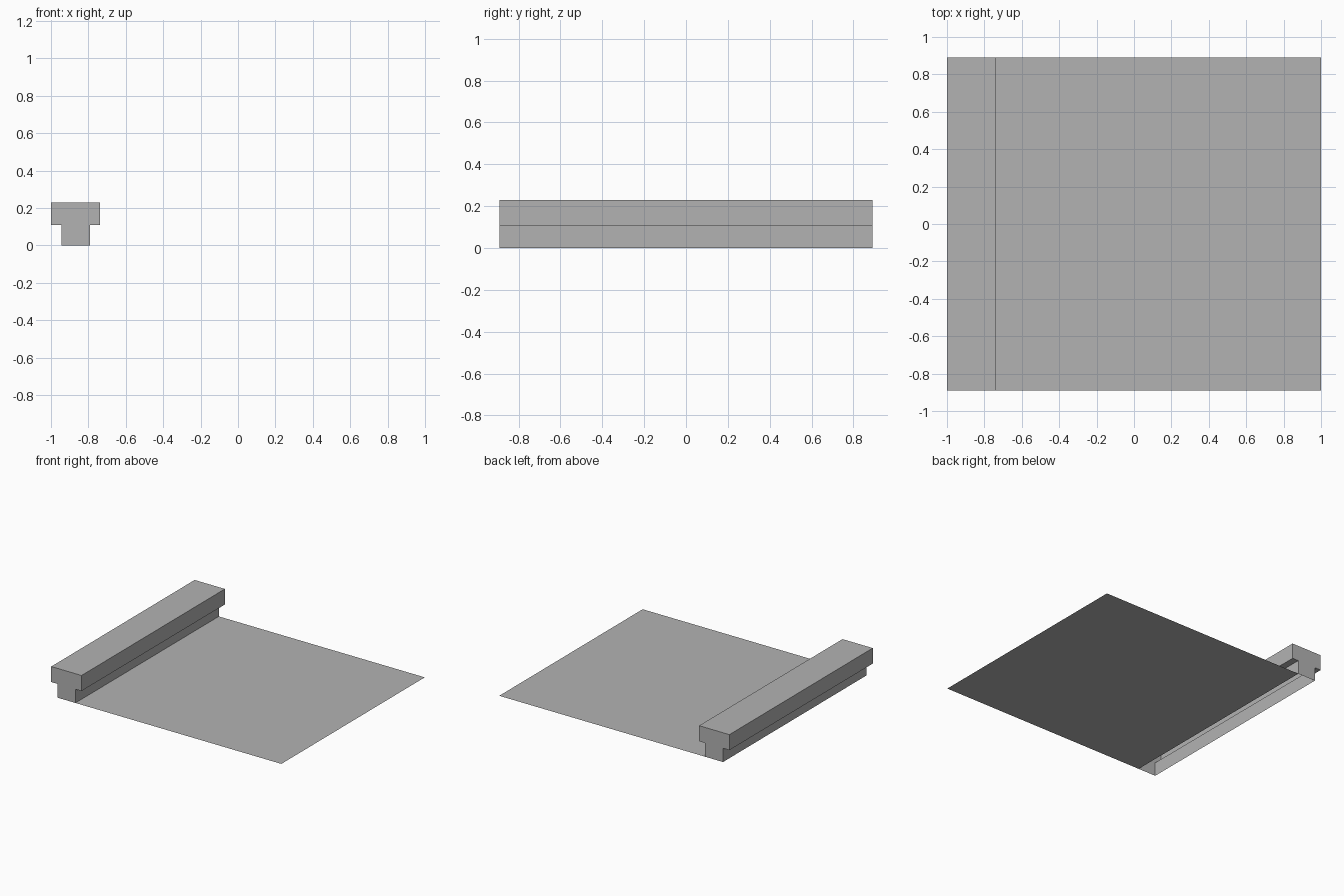
import bpy
import bmesh
from mathutils import Vector

cube = bpy.data.objects.get("Cube")
if cube:
    bpy.data.objects.remove(cube, do_unlink=True)

HALF_DEPTH = 0.89
STEM_LEFT, STEM_RIGHT = -0.945, -0.79
CAP_LEFT, CAP_RIGHT = -1.0, -0.737
STEP_Z, TOP_Z = 0.108, 0.23

grey = bpy.data.materials.new("plain grey")
grey.use_nodes = True
colour = (0.45, 0.45, 0.45, 1)
grey.diffuse_color = colour
grey.node_tree.nodes["Principled BSDF"].inputs["Base Color"].default_value = colour


def add_object(name, bm):
    mesh = bpy.data.meshes.new(name)
    bm.to_mesh(mesh)
    bm.free()
    mesh.materials.append(grey)
    obj = bpy.data.objects.new(name, mesh)
    bpy.context.collection.objects.link(obj)
    return obj


# T-shaped wall: extruded profile, hollow and open underneath
profile = [(STEM_LEFT, 0), (STEM_RIGHT, 0), (STEM_RIGHT, STEP_Z), (CAP_RIGHT, STEP_Z),
           (CAP_RIGHT, TOP_Z), (CAP_LEFT, TOP_Z), (CAP_LEFT, STEP_Z), (STEM_LEFT, STEP_Z)]
bm = bmesh.new()
end = bm.faces.new([bm.verts.new((x, -HALF_DEPTH, z)) for x, z in profile])
result = bmesh.ops.extrude_face_region(bm, geom=[end], use_keep_orig=True)
moved = [v for v in result["geom"] if isinstance(v, bmesh.types.BMVert)]
bmesh.ops.translate(bm, verts=moved, vec=Vector((0, 2 * HALF_DEPTH, 0)))
bmesh.ops.recalc_face_normals(bm, faces=bm.faces[:])
underside = [f for f in bm.faces if all(v.co.z < 0.001 for v in f.verts)]
bmesh.ops.delete(bm, geom=underside, context="FACES_ONLY")
add_object("capped_wall", bm)

# Floor: a single sheet beside the wall
bm = bmesh.new()
bm.faces.new([bm.verts.new((x, y, 0)) for x, y in (
    (STEM_RIGHT, -HALF_DEPTH), (1, -HALF_DEPTH), (1, HALF_DEPTH), (STEM_RIGHT, HALF_DEPTH))])
add_object("floor", bm)
